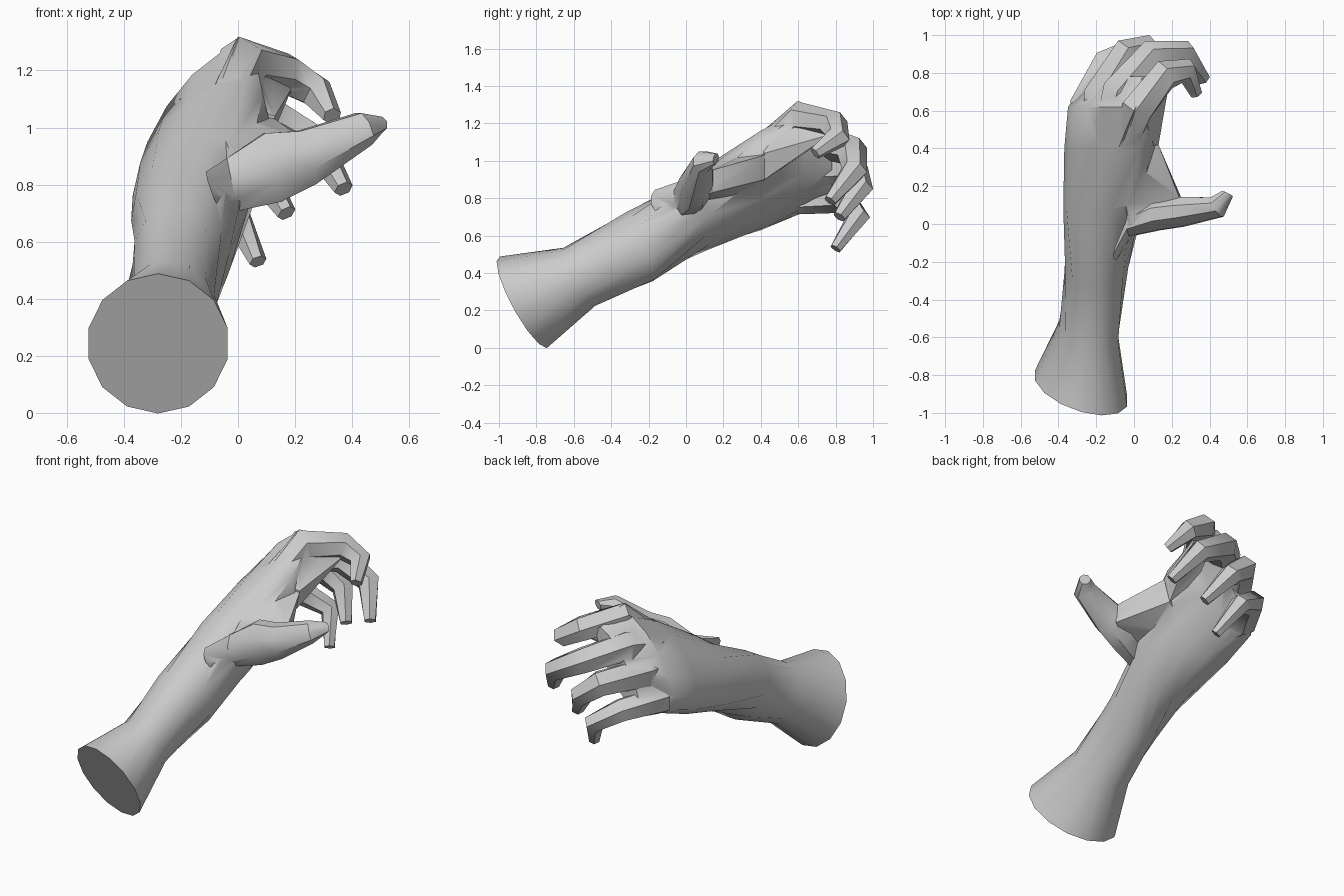
import bpy, bmesh
from math import cos, sin, tau
from mathutils import Vector

if "Cube" in bpy.data.objects:
    bpy.data.objects.remove(bpy.data.objects["Cube"])


def finish(name, bm):
    bmesh.ops.recalc_face_normals(bm, faces=bm.faces)
    me = bpy.data.meshes.new(name)
    bm.to_mesh(me)
    bm.free()
    ob = bpy.data.objects.new(name, me)
    bpy.context.collection.objects.link(ob)
    return ob


def loft(name, rings, sides):
    """Skin through elliptical rings, each (centre, half-axis u, half-axis v)."""
    bm = bmesh.new()
    loops = []
    for c, u, v in rings:
        c, u, v = Vector(c), Vector(u), Vector(v)
        loops.append([bm.verts.new(c + u * cos(tau * (i + .5) / sides) + v * sin(tau * (i + .5) / sides))
                      for i in range(sides)])
    for a, b in zip(loops, loops[1:]):
        for i in range(sides):
            j = (i + 1) % sides
            bm.faces.new((a[i], a[j], b[j], b[i]))
    bm.faces.new(loops[0])
    bm.faces.new(loops[-1])
    return finish(name, bm)


def finger(name, path, size=1.0):
    """Tapered six-sided tube along the joints of a finger."""
    pts = [Vector(p) for p in path]
    rings = []
    for i, (p, r) in enumerate(zip(pts, (.07, .092, .079, .065, .034))):
        before, after = pts[max(i - 1, 0)], pts[min(i + 1, len(pts) - 1)]
        t = (p - before).normalized() + (after - p).normalized()
        u = Vector((.5, 0, .85))
        u = (u - t * (u.dot(t) / t.dot(t))).normalized()
        v = t.normalized().cross(u)
        rings.append((p, u * r * size, v * r * size * 1.1))
    return loft(name, rings, 6)


def hull(name, points):
    bm = bmesh.new()
    for p in points:
        bm.verts.new(p)
    res = bmesh.ops.convex_hull(bm, input=bm.verts)
    junk = {g for g in res["geom_interior"] + res["geom_unused"] if isinstance(g, bmesh.types.BMVert)}
    bmesh.ops.delete(bm, geom=list(junk), context='VERTS')
    return finish(name, bm)


# Forearm flaring to the cut end, twisting into the palm and knuckles
body = loft("hand_and_forearm", [
    ((-.28, -.87, .243), (.25, -.07, 0), (0, -.125, .245)),
    ((-.24, -.57, .38), (.16, -.04, 0), (0, -.085, .155)),
    ((-.20, -.25, .54), (.16, 0, .06), (-.06, -.08, .175)),
    ((-.155, .10, .74), (.165, 0, .18), (-.145, -.03, .12)),
    ((-.13, .40, .895), (.19, 0, .25), (-.145, 0, .10)),
    ((-.14, .62, 1.00), (.18, 0, .27), (-.11, 0, .075)),
    ((-.08, .78, .995), (.14, 0, .23), (-.06, 0, .035)),
], 14)

# Four curled fingers, knuckle to tip
index = finger("index_finger", [(-.06, .40, 1.06), (.02, .61, 1.23), (.165, .79, 1.19), (.275, .81, 1.125),
                                (.33, .69, 1.04)], .96)
middle = finger("middle_finger", [(-.14, .50, 1.06), (-.08, .70, 1.11), (.09, .89, 1.05), (.27, .90, .95),
                                  (.37, .77, .785)])
ring = finger("ring_finger", [(-.20, .48, .94), (-.18, .68, .96), (-.04, .90, .945), (.07, .93, .855),
                              (.17, .82, .70)])
little = finger("little_finger", [(-.24, .48, .78), (-.26, .64, .80), (-.15, .85, .79), (-.01, .92, .70),
                                  (.07, .80, .53)], .9)

# Thumb reaching out sideways, deep at the base and thin at the tip
thumb = loft("thumb", [
    ((-.09, -.15, .79), (.01, .04, 0), (-.02, 0, .06)),
    ((-.02, .00, .80), (.0, .07, 0), (-.02, 0, .10)),
    ((.12, .05, .86), (-.01, .09, 0), (-.03, 0, .13)),
    ((.24, .065, .895), (-.02, .085, 0), (-.03, 0, .10)),
    ((.44, .09, .995), (-.03, .055, 0), (-.02, 0, .06)),
    ((.495, .16, 1.01), (-.03, .015, 0), (0, .005, .03)),
], 8)

# Fleshy webs between thumb and palm, and between palm and index finger
thumb_web = hull("thumb_web", [(.25, .14, .83), (.24, .14, .95), (.13, .42, 1.03), (.09, .42, .90),
                               (-.06, -.06, .74), (-.02, -.02, .90), (-.1, .40, 1.08), (-.1, .35, .80)])
index_web = hull("index_web", [(.13, .42, 1.04), (.09, .42, .90), (.19, .77, 1.14), (.13, .85, 1.19),
                               (.0, .60, 1.32), (.0, .62, 1.03), (-.10, .36, 1.11)])

# Fuse every part into one skin
parts = [index, middle, ring, little, thumb, thumb_web, index_web]
for p in parts:
    mod = body.modifiers.new(p.name, 'BOOLEAN')
    mod.operation = 'UNION'
    mod.solver = 'EXACT'
    mod.object = p
bpy.context.view_layer.update()
fused = bpy.data.meshes.new_from_object(body.evaluated_get(bpy.context.evaluated_depsgraph_get()))
body.modifiers.clear()
body.data = fused
for p in parts:
    bpy.data.objects.remove(p)

bpy.ops.object.select_all(action='DESELECT')
body.select_set(True)
bpy.context.view_layer.objects.active = body
bpy.ops.object.shade_smooth_by_angle(angle=0.75)
